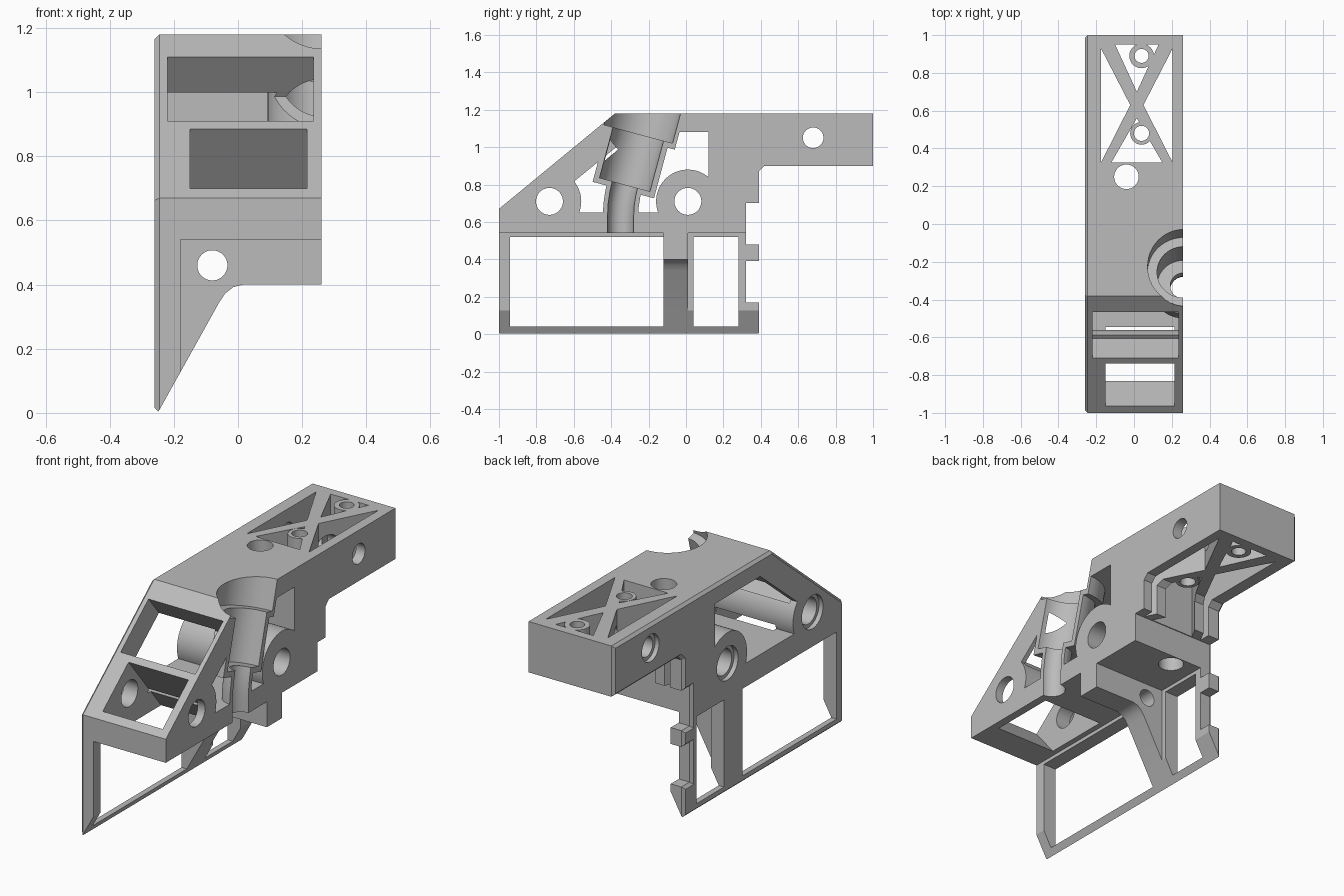
import bpy
import bmesh
from math import sin, cos, pi, radians
from mathutils import Vector

cube = bpy.data.objects.get("Cube")
if cube:
    bpy.data.objects.remove(cube, do_unlink=True)


def finish(name, bm):
    bmesh.ops.recalc_face_normals(bm, faces=bm.faces)
    mesh = bpy.data.meshes.new(name)
    bm.to_mesh(mesh)
    bm.free()
    obj = bpy.data.objects.new(name, mesh)
    bpy.context.collection.objects.link(obj)
    return obj


def prism(name, pts, axis, a, b, chamfer=0):
    """Extrude a 2D outline along an axis from a to b, optionally chamfering the a end."""
    place = {'x': lambda p, t: (t, p[0], p[1]),
             'y': lambda p, t: (p[0], t, p[1]),
             'z': lambda p, t: (p[0], p[1], t)}[axis]
    bm = bmesh.new()
    near = [bm.verts.new(place(p, a)) for p in pts]
    far = [bm.verts.new(place(p, b)) for p in pts]
    cap = bm.faces.new(near)
    bm.faces.new(far[::-1])
    for i in range(len(pts)):
        j = (i + 1) % len(pts)
        bm.faces.new((near[i], far[i], far[j], near[j]))
    bmesh.ops.recalc_face_normals(bm, faces=bm.faces)
    if chamfer:
        bmesh.ops.bevel(bm, geom=list(cap.edges), offset=chamfer, segments=1,
                        affect='EDGES', profile=0.5)
    return finish(name, bm)


def rect(u0, v0, u1, v1):
    return [(u0, v0), (u1, v0), (u1, v1), (u0, v1)]


def rod(name, u, v, r, axis, a, b, sides=48):
    pts = [(u + r * cos(2 * pi * i / sides), v + r * sin(2 * pi * i / sides))
           for i in range(sides)]
    return prism(name, pts, axis, a, b)


def tube(name, path, r, x, sides=48):
    """Sweep a circle along a path of (y, z) points at a fixed x."""
    path = [Vector((x, y, z)) for y, z in path]
    bm = bmesh.new()
    rings = []
    for i, p in enumerate(path):
        t = (path[min(i + 1, len(path) - 1)] - path[max(i - 1, 0)]).normalized()
        side = Vector((1, 0, 0))
        up = t.cross(side)
        rings.append([bm.verts.new(p + r * (side * cos(2 * pi * k / sides)
                                            + up * sin(2 * pi * k / sides)))
                      for k in range(sides)])
    for lo, hi in zip(rings, rings[1:]):
        for k in range(sides):
            m = (k + 1) % sides
            bm.faces.new((lo[k], lo[m], hi[m], hi[k]))
    bm.faces.new(rings[0][::-1])
    bm.faces.new(rings[-1])
    return finish(name, bm)


def combine(target, tool, op='DIFFERENCE'):
    mod = target.modifiers.new("join", 'BOOLEAN')
    mod.operation = op
    mod.solver = 'EXACT'
    mod.object = tool
    bpy.context.view_layer.objects.active = target
    bpy.ops.object.modifier_apply(modifier=mod.name)
    bpy.data.objects.remove(tool, do_unlink=True)


# Outer side plate with its lower frame and rear tabs
upper = [(-1, .67), (-.38, 1.18), (1, 1.18), (1, .9), (.42, .9), (.39, .87),
         (.39, .7), (.32, .7)]
tabs = [(.32, .48), (.39, .48), (.39, .39), (.32, .39), (.32, .17), (.39, .17), (.39, 0)]
body = prism("bracket_body", [(-1, 0)] + upper + tabs, 'x', -.26, -.18, .015)

# Frame windows
for y0, y1 in ((-.94, -.12), (.04, .28)):
    combine(body, prism("frame_window", rect(y0, .04, y1, .52), 'x', -.4, -.1))

# Main block and the gusset below it
combine(body, prism("main_block", [(-1, .54)] + upper + [(.32, .54)], 'x', -.2, .26), 'UNION')
combine(body, prism("gusset", rect(-.12, 0, .01, .58), 'x', -.2, .26), 'UNION')
slope = [(-.278, -.05), (-.06, .342), (-.04, .372), (-.015, .392), (.015, .4),
         (.4, .4), (.4, -.05)]
combine(body, prism("gusset_slope", slope, 'y', -1.2, 1.2))
combine(body, rod("gusset_hole", -.08, .46, .047, 'y', -.3, .2))

# Tilted channel, as offsets along its axis from the collar step
tilt = radians(15)


def along(d):
    return (-.255 + d * sin(tilt), 1.07 + d * cos(tilt))


bend = [along(-.2), along(-.26), (-.338, .75), (-.347, .69), (-.35, .62), (-.35, .45)]

# Side cavity, leaving the pivot bosses and channel wall standing
cavity = prism("cavity", [(-.6, .65), (.12, .65), (.12, 1.08), (-.275, 1.08), (-.6, .815)],
               'x', -.4, .4)
pivots = ((-.73, .71), (.01, .71))
for y, z in pivots:
    combine(cavity, rod("pivot_boss", y, z, .17, 'x', -.5, .5))
for path, r in (([along(-.03), along(.3)], .21), ([along(-.31), along(.2)], .17), (bend, .095)):
    combine(cavity, tube("channel_wall", path, r, .262))
combine(body, cavity)

# Channel bore: collar, barrel and bent outlet
for path, r in (([along(0), along(.4)], .19), ([along(-.28), along(.1)], .14), (bend, .07)):
    combine(body, tube("channel_bore", path, r, .262))

# Windows cut square to the sloped front
down = Vector((.51, -.62)).normalized()
for x0, x1, z0, z1, depth in ((-.22, .235, .91, 1.11, .16), (-.15, .215, .7, .885, .62)):
    ends = [Vector((-1 + (z - .67) * .62 / .51, z)) for z in (z0, z1)]
    outline = [ends[0] - down * .1, ends[1] - down * .1,
               ends[1] + down * depth, ends[0] + down * depth]
    combine(body, prism("slope_window", outline, 'x', x0, x1))

# Cross-braced tail: four triangles around two screw bosses
triangles = ([(-.175, .93), (-.175, .325), (-.02, .63)],
             [(.205, .93), (.205, .325), (.05, .63)],
             [(-.1, .95), (.13, .95), (.015, .7)],
             [(-.12, .325), (.15, .325), (.015, .56)])
screws = ((.04, .89, .065, .037), (.04, .48, .06, .04))
for tri in triangles:
    gap = prism("brace_gap", tri, 'z', .65, 1.3)
    for x, y, r, hole in screws:
        combine(gap, rod("screw_boss", x, y, r, 'z', .5, 1.4))
    combine(body, gap)
for x, y, r, hole in screws:
    combine(body, rod("screw_hole", x, y, hole, 'z', .65, 1.3))
combine(body, rod("cable_hole", -.04, .25, .065, 'z', .45, 1.3))

# Cross holes with a shallow counterbore on the plate side
for y, z, r in [(y, z, .072) for y, z in pivots] + [(.68, 1.05, .055)]:
    combine(body, rod("cross_hole", y, z, r, 'x', -.4, .4))
    combine(body, rod("counterbore", y, z, r + .02, 'x', -.4, -.235))

# Finish
grey = bpy.data.materials.new("plain_grey")
grey.use_nodes = True
colour = (.5, .5, .5, 1)
grey.diffuse_color = colour
grey.node_tree.nodes["Principled BSDF"].inputs["Base Color"].default_value = colour
body.data.materials.clear()
body.data.materials.append(grey)
for poly in body.data.polygons:
    poly.material_index = 0
bpy.context.view_layer.objects.active = body
body.select_set(True)
bpy.ops.object.shade_smooth_by_angle(angle=radians(25))
